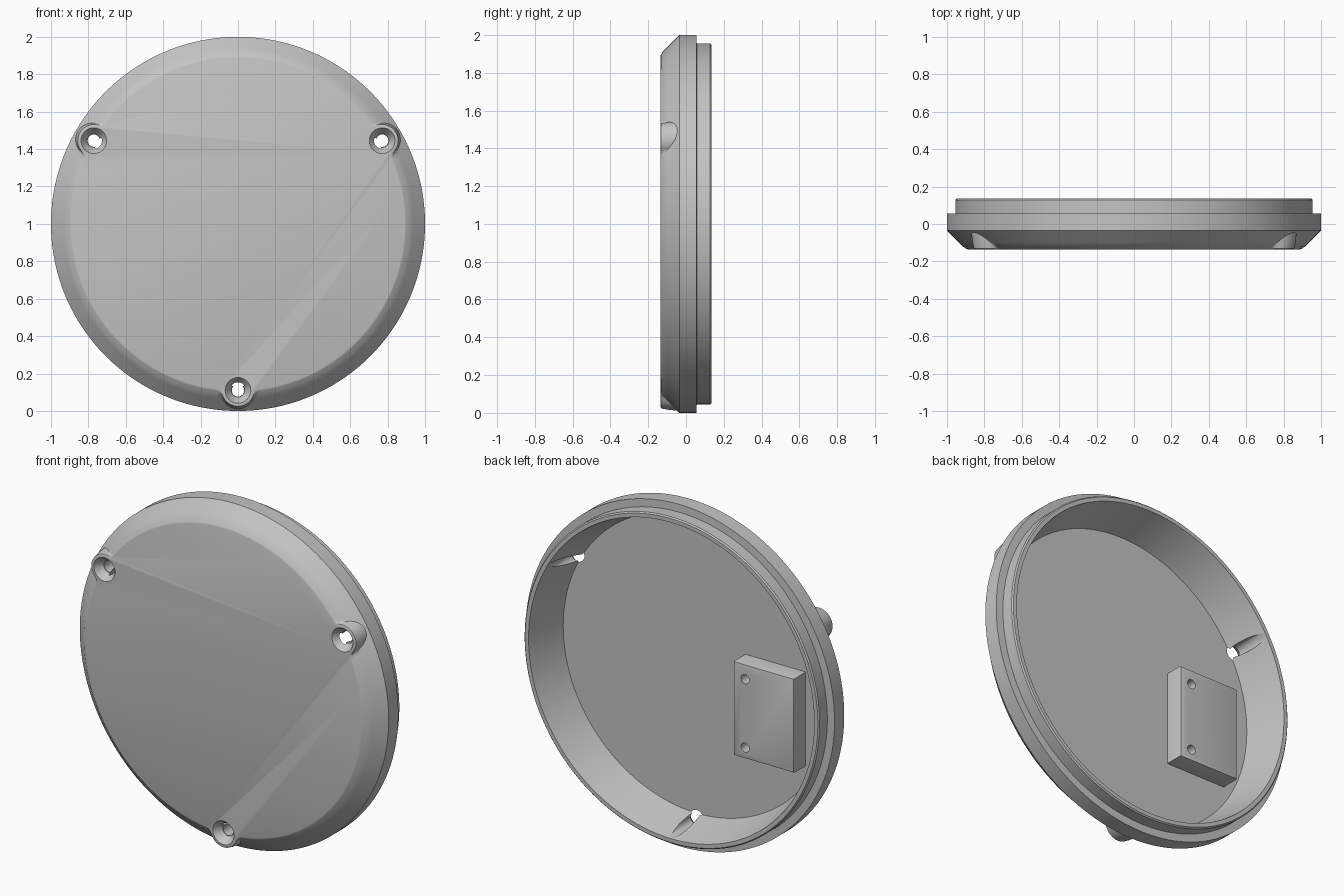
import bpy, bmesh, math
from mathutils import Matrix, Vector

if "Cube" in bpy.data.objects:
    bpy.data.objects.remove(bpy.data.objects["Cube"])

grey = bpy.data.materials.new("plain_grey")
grey.diffuse_color = (0.55, 0.55, 0.55, 1)
grey.use_nodes = True
grey.node_tree.nodes["Principled BSDF"].inputs["Base Color"].default_value = grey.diffuse_color

FRONT, BACK, FLOOR = -0.135, 0.135, -0.10
FACE_R, BOSS_D, BOSS_R, FIL = 0.90, 0.89, 0.087, 0.04
BOSS_ANGLES = [math.radians(a) for a in (60, 180, 300)]
SEG = 720


def make_object(name, bm):
    bmesh.ops.recalc_face_normals(bm, faces=bm.faces)
    me = bpy.data.meshes.new(name)
    bm.to_mesh(me)
    bm.free()
    me.materials.append(grey)
    ob = bpy.data.objects.new(name, me)
    bpy.context.collection.objects.link(ob)
    return ob


def activate(ob):
    bpy.ops.object.select_all(action='DESELECT')
    ob.select_set(True)
    bpy.context.view_layer.objects.active = ob


def face_radius(theta):
    """Front face outline: a circle with three filleted screw lobes."""
    d = min(abs((theta - a + math.pi) % (2 * math.pi) - math.pi) for a in BOSS_ANGLES)
    fd = FACE_R + FIL
    phi = math.acos((fd**2 + BOSS_D**2 - (BOSS_R + FIL)**2) / (2 * fd * BOSS_D))
    k = BOSS_R / (BOSS_R + FIL)
    tx = BOSS_D + k * (fd * math.cos(phi) - BOSS_D)
    ty = k * fd * math.sin(phi)
    if d >= phi:
        return FACE_R
    if d > math.atan2(ty, tx):
        return fd * math.cos(phi - d) - math.sqrt(max(0, FIL**2 - (fd * math.sin(phi - d))**2))
    return BOSS_D * math.cos(d) + math.sqrt(BOSS_R**2 - (BOSS_D * math.sin(d))**2)


def profile(theta):
    """Radius and y pairs, from the front face round the rim to the inner floor."""
    r = face_radius(theta)
    foot = r + 0.012
    foot_y = FRONT + foot - FACE_R
    return [(r - 0.01, FRONT), (r - 0.001, FRONT + 0.003), (r + 0.005, FRONT + 0.009 + (r - FACE_R) * 0.3),
            (foot, foot_y), (foot + (1 - foot) * 0.3, foot_y + (-0.035 - foot_y) * 0.3),
            (1.0, -0.035), (1.0, 0.055), (0.955, 0.057), (0.955, BACK - 0.007),
            (0.948, BACK), (0.925, BACK), (0.865, FLOOR)]


# Round cover shell: a lathe whose front outline swells at the screws
bm = bmesh.new()
rings = []
for i in range(SEG):
    t = 2 * math.pi * i / SEG
    rings.append([bm.verts.new((r * math.sin(t), y, 1 + r * math.cos(t))) for r, y in profile(t)])
for i in range(SEG):
    a, b = rings[i], rings[(i + 1) % SEG]
    for j in range(len(a) - 1):
        bm.faces.new((a[j], a[j + 1], b[j + 1], b[j]))
bm.faces.new([c[0] for c in rings])
bm.faces.new([c[-1] for c in rings])
cover = make_object("cover", bm)


def add_cone(bm, x, z, y0, y1, r0, r1, n=32):
    """Cone or cylinder lying along y."""
    m = Matrix.Translation(Vector((x, (y0 + y1) / 2, z))) @ Matrix.Rotation(-math.pi / 2, 4, 'X')
    bmesh.ops.create_cone(bm, cap_ends=True, segments=n, radius1=r0, radius2=r1,
                          depth=y1 - y0, matrix=m)


def cut(target, bm):
    tool = make_object("cutter", bm)
    tool.hide_render = True
    mod = target.modifiers.new("cut", 'BOOLEAN')
    mod.operation, mod.solver, mod.object = 'DIFFERENCE', 'EXACT', tool
    activate(target)
    bpy.ops.object.modifier_apply(modifier=mod.name)
    bpy.data.objects.remove(tool)


# Through holes, then their countersinks
holes, sinks = bmesh.new(), bmesh.new()
for a in BOSS_ANGLES:
    x, z = BOSS_D * math.sin(a), 1 + BOSS_D * math.cos(a)
    add_cone(holes, x, z, -0.2, 0.2, 0.033, 0.033)
    add_cone(sinks, x, z, FRONT - 0.01, FRONT + 0.045, 0.076, 0.036)
cut(cover, holes)
cut(cover, sinks)

# Mounting block on the inner floor with two blind screw holes
bm = bmesh.new()
x0, x1, y0, y1, z0, z1 = -0.705, -0.315, FLOOR - 0.01, 0.01, 0.60, 1.15
bmesh.ops.create_cube(bm, size=1, matrix=Matrix.Translation(
    ((x0 + x1) / 2, (y0 + y1) / 2, (z0 + z1) / 2)) @ Matrix.Diagonal((x1 - x0, y1 - y0, z1 - z0, 1)))
edges = [e for e in bm.edges if all(v.co.y > 0 for v in e.verts)]
bmesh.ops.bevel(bm, geom=edges, offset=0.008, segments=2, profile=0.5, affect='EDGES')
block = make_object("mounting_block", bm)
bm = bmesh.new()
for z in (0.665, 1.065):
    add_cone(bm, -0.39, z, -0.06, 0.05, 0.027, 0.027, 24)
cut(block, bm)

for ob in (cover, block):
    activate(ob)
    bpy.ops.object.shade_smooth_by_angle(angle=math.radians(35))
